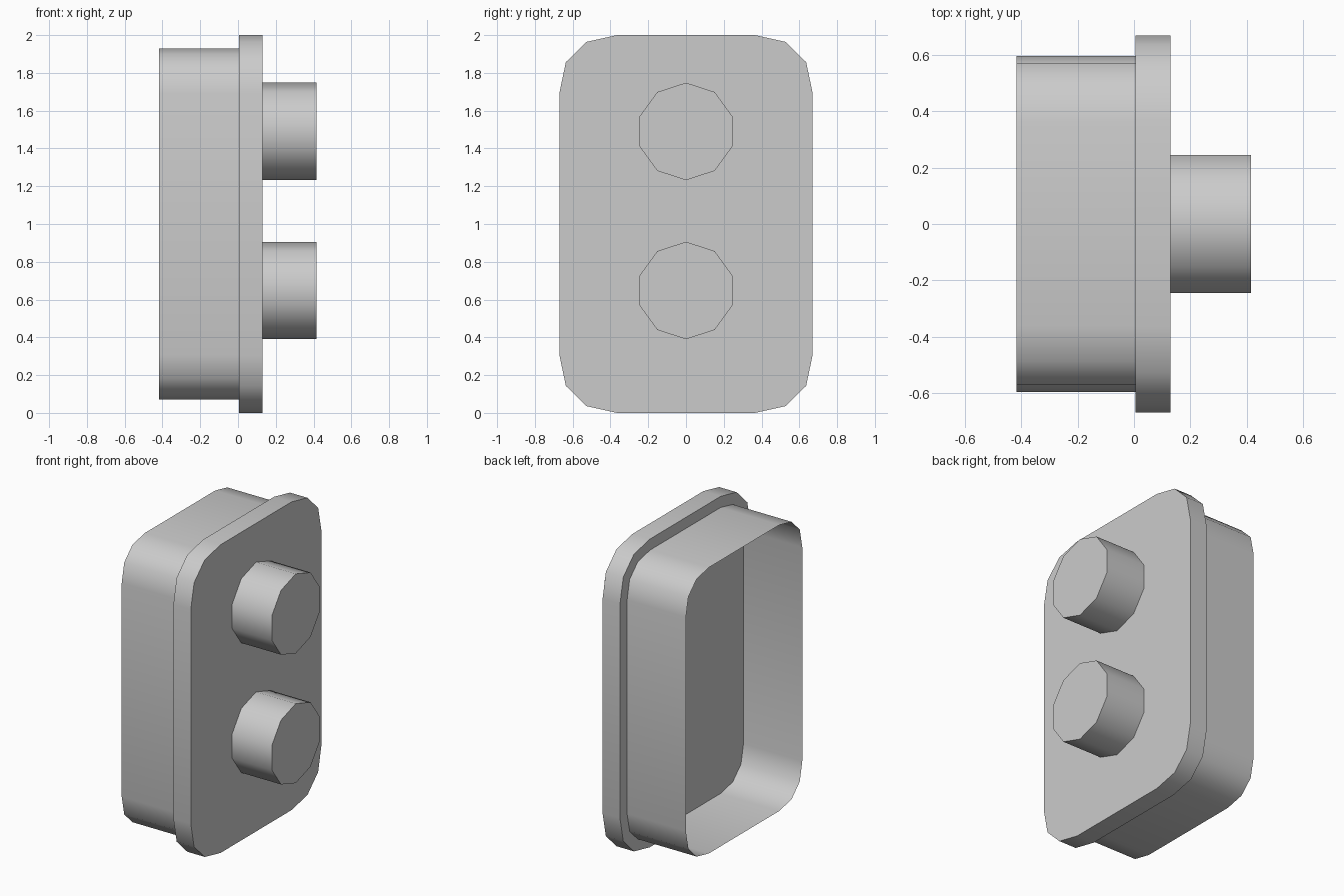
import bpy, bmesh, math

old = bpy.data.objects.get("Cube")
if old:
    bpy.data.objects.remove(old, do_unlink=True)

grey = bpy.data.materials.new("light_grey")
grey.use_nodes = True
colour = (0.6, 0.6, 0.6, 1)
grey.diffuse_color = colour
grey.node_tree.nodes["Principled BSDF"].inputs["Base Color"].default_value = colour


def rounded_outline(half_y, half_z, corner, mid_z=1.0):
    """Counter-clockwise (y, z) loop with three-segment corners."""
    steps = [(0, 0.305), (0.034, 0.143), (0.143, 0.036), (0.305, 0)]
    loop = []
    for sy, sz in [(1, 1), (-1, 1), (-1, -1), (1, -1)]:
        arc = [(sy * (half_y - a * corner), mid_z + sz * (half_z - b * corner))
               for a, b in steps]
        loop += arc if sy * sz > 0 else arc[::-1]
    return loop


def extrude_x(name, loop, x0, x1, back=True, front=True):
    """Sweep a (y, z) loop along x, with optional end caps."""
    bm = bmesh.new()
    rings = [[bm.verts.new((x, y, z)) for y, z in loop] for x in (x0, x1)]
    n = len(loop)
    for i in range(n):
        j = (i + 1) % n
        bm.faces.new((rings[0][i], rings[0][j], rings[1][j], rings[1][i]))
    if back:
        bm.faces.new(rings[0][::-1])
    if front:
        bm.faces.new(rings[1])
    mesh = bpy.data.meshes.new(name)
    bm.to_mesh(mesh)
    bm.free()
    mesh.materials.append(grey)
    obj = bpy.data.objects.new(name, mesh)
    bpy.context.collection.objects.link(obj)
    bpy.ops.object.select_all(action="DESELECT")
    obj.select_set(True)
    bpy.context.view_layer.objects.active = obj
    bpy.ops.object.shade_smooth_by_angle(angle=math.radians(50))
    return obj


# Face plate
extrude_x("face_plate", rounded_outline(0.67, 1.0, 1.0), 0.005, 0.13)

# Thin box wall, open at the rear
extrude_x("box_wall", rounded_outline(0.597, 0.928, 0.77), -0.417, 0.005,
          back=False, front=False)

# Two ten-sided buttons
for name, z in [("upper_button", 1.49), ("lower_button", 0.648)]:
    ring = [(0.258 * math.sin(-k * math.tau / 10), z + 0.258 * math.cos(k * math.tau / 10))
            for k in range(10)]
    extrude_x(name, ring, 0.13, 0.415, back=False)
